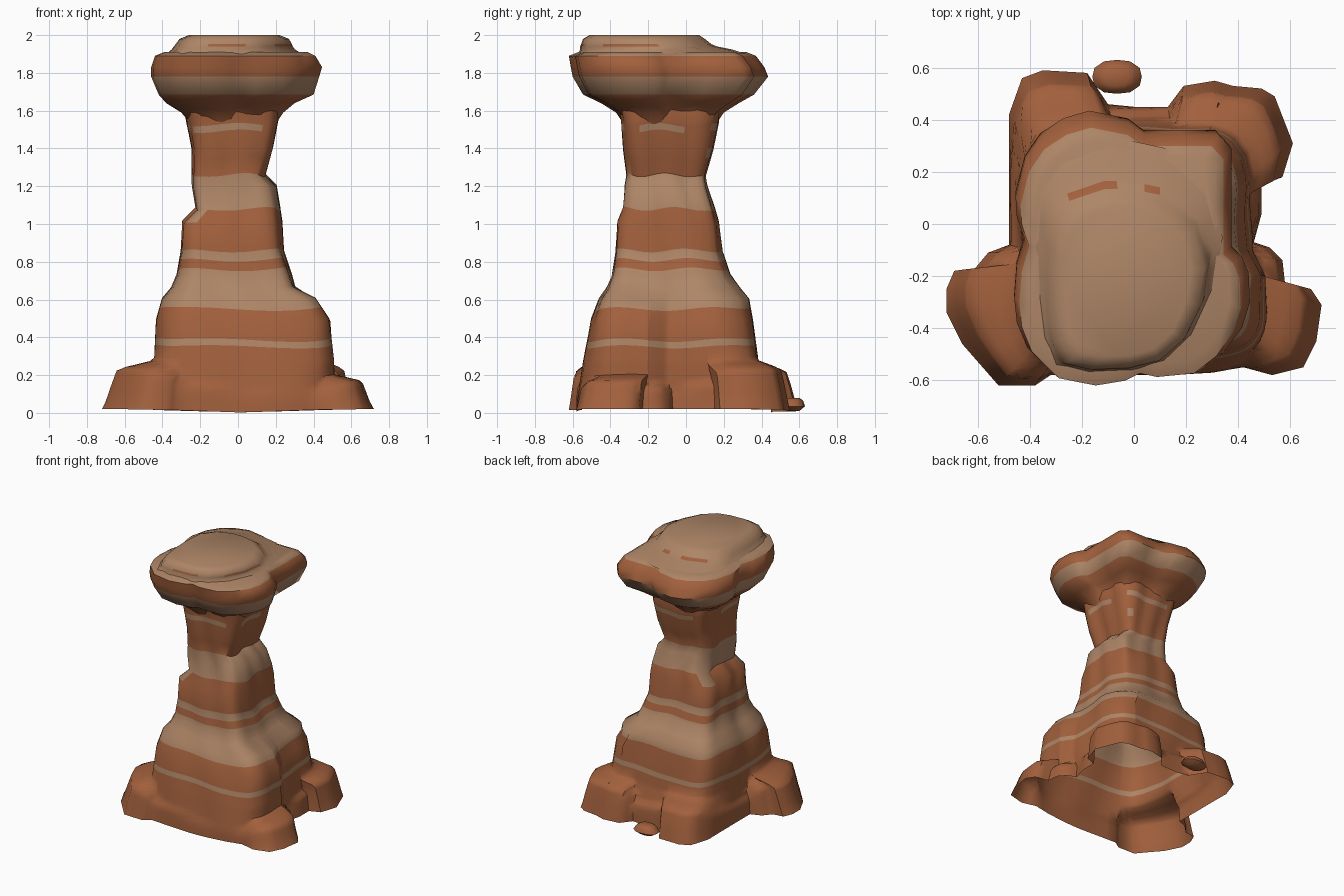
import bpy
import math
from math import atan2, cos, hypot, sin, pi

default = bpy.data.objects.get("Cube")
if default:
    bpy.data.objects.remove(default, do_unlink=True)


def make_material(name, color):
    mat = bpy.data.materials.new(name)
    mat.use_nodes = True
    mat.diffuse_color = color
    mat.node_tree.nodes["Principled BSDF"].inputs["Base Color"].default_value = color
    return mat


RUST = make_material("rust_rock", (0.36, 0.117, 0.046, 1))
SAND = make_material("sand_rock", (0.42, 0.235, 0.133, 1))


def square_point(a, power):
    """Point at an angle on a unit outline between a circle and a square."""
    c, s = cos(a), sin(a)
    r = (abs(c) ** power + abs(s) ** power) ** (-1 / power)
    return (r * c, r * s)


def subdivided(points):
    """Add the midpoint of every outline edge."""
    result = []
    for a, b in zip(points, points[1:] + points[:1]):
        result += [a, ((a[0] + b[0]) / 2, (a[1] + b[1]) / 2)]
    return result


def normalized(points):
    """Fit an outline to the square from -1 to 1."""
    xs, ys = zip(*points)
    fit = lambda v, vs: 2 * (v - min(vs)) / (max(vs) - min(vs)) - 1
    return [(fit(x, xs), fit(y, ys)) for x, y in points]


def with_levels(rows, heights):
    """Insert interpolated rows so that colour bands end on clean edges."""
    result = list(rows)
    for z in heights:
        for low, high in zip(rows, rows[1:]):
            if low[0] < z < high[0]:
                t = (z - low[0]) / (high[0] - low[0])
                result.append(tuple(a + (b - a) * t for a, b in zip(low, high)))
    return sorted(result)


def loft(name, outline, rows, shape=None, is_sand=None, close_top=True, close_bottom=False, angle=50):
    """Skin rings given as height, x range and y range."""
    n = len(outline)
    verts, faces, sand = [], [], []
    for z, x0, x1, y0, y1 in rows:
        for i, (u, v) in enumerate(outline):
            p = ((x0 + x1) / 2 + u * (x1 - x0) / 2, (y0 + y1) / 2 + v * (y1 - y0) / 2, z)
            verts.append(shape(p, u, v, i) if shape else p)
    for k in range(len(rows) - 1):
        mid = (rows[k][0] + rows[k + 1][0]) / 2
        for i in range(n):
            j = (i + 1) % n
            faces.append((k * n + i, k * n + j, k * n + n + j, k * n + n + i))
            u, v = outline[i]
            sand.append(bool(is_sand and is_sand(mid, u, v)))
    if close_top:
        faces.append(tuple(range(len(verts) - n, len(verts))))
        sand.append(bool(is_sand and is_sand(rows[-1][0], 0, 0)))
    if close_bottom:
        faces.append(tuple(reversed(range(n))))
        sand.append(False)
    mesh = bpy.data.meshes.new(name)
    mesh.from_pydata(verts, [], faces)
    mesh.materials.append(RUST)
    mesh.materials.append(SAND)
    for poly, flag in zip(mesh.polygons, sand):
        poly.material_index = int(flag)
    obj = bpy.data.objects.new(name, mesh)
    bpy.context.collection.objects.link(obj)
    bpy.ops.object.select_all(action="DESELECT")
    obj.select_set(True)
    bpy.context.view_layer.objects.active = obj
    bpy.ops.object.shade_smooth_by_angle(angle=math.radians(angle))


# Pillar: one open shell, from a footprint with four boulder lobes to a squarish neck
footprint = subdivided([
    (0.49, 0.04), (0.49, 0.15), (0.57, 0.18), (0.61, 0.31), (0.54, 0.49), (0.49, 0.52),
    (0.38, 0.53), (0.31, 0.55), (0.19, 0.53), (0.13, 0.45), (0, 0.45), (-0.1, 0.46),
    (-0.18, 0.58), (-0.35, 0.59), (-0.43, 0.56), (-0.48, 0.42), (-0.48, 0.25), (-0.48, 0.1),
    (-0.48, -0.08), (-0.56, -0.11), (-0.61, -0.17), (-0.69, -0.18), (-0.72, -0.25),
    (-0.72, -0.34), (-0.66, -0.46), (-0.52, -0.62), (-0.38, -0.62), (-0.32, -0.58),
    (-0.16, -0.58), (0, -0.58), (0.15, -0.58), (0.3, -0.57), (0.42, -0.55), (0.53, -0.58),
    (0.65, -0.55), (0.7, -0.45), (0.72, -0.31), (0.68, -0.25), (0.58, -0.23),
    (0.57, -0.14), (0.52, -0.09), (0.46, -0.07),
])
pillar_rows = [
    (0.02, -0.47, 0.51, -0.58, 0.45),
    (0.27, -0.44, 0.51, -0.54, 0.38),
    (0.49, -0.43, 0.49, -0.50, 0.35),
    (0.60, -0.40, 0.42, -0.46, 0.33),
    (0.66, -0.35, 0.30, -0.42, 0.28),
    (0.73, -0.32, 0.28, -0.39, 0.23),
    (0.85, -0.30, 0.24, -0.37, 0.19),
    (1.01, -0.29, 0.23, -0.36, 0.17),
    (1.08, -0.22, 0.22, -0.33, 0.15),
    (1.20, -0.24, 0.20, -0.32, 0.11),
    (1.26, -0.24, 0.14, -0.31, 0.10),
    (1.40, -0.24, 0.18, -0.33, 0.14),
    (1.55, -0.27, 0.21, -0.34, 0.17),
    (1.61, -0.28, 0.21, -0.35, 0.17),
]
pillar_bands = [(0.35, 0.385), (0.55, 0.76), (0.81, 0.86), (1.08, 1.26)]
streak_levels = [1.35, 1.4, 1.49, 1.525]
foot_levels = [0.06, 0.1, 0.13, 0.15, 0.17, 0.185, 0.2, 0.22, 0.24, 0.255, 0.29]


def pillar_shape(p, u, v, i):
    x, y, z = p
    # Deep vertical cleft on one flank, fading out at the shoulder
    if u > 0.6:
        turn = min(1, max(0, (y + 0.2) / 0.1))
        x -= 0.06 * turn * min(1, max(0, (0.66 - z) / 0.12))
    x += 0.005 * sin(9 * v + 5 * z) * abs(u)
    y += 0.005 * sin(8 * u + 6 * z) * abs(v)
    # Flare into boulder lobes near the ground, lower along their sides
    dx, dy = footprint[i][0] - x, footprint[i][1] - y
    foot_height = 0.2 if x > 0 and y < 0 else 0.275
    t = z / (foot_height * (0.5 + 0.5 * min(1, hypot(dx, dy) / 0.16)))
    flare = 1 if z < 0.03 else max(0, min(1 - 0.36 * t, 4.2 * (1 - t)))
    wave = 0.01 * sin(3 * u + 5 * v + 4 * z) * min(1, z / 0.4)
    if z < 0.03:
        wave = -0.018 * (1 - abs(u))
    return (x + dx * flare, y + dy * flare, z + wave)


def pillar_sand(z, u, v):
    if 1.49 < z < 1.525:
        front = v < -0.8 and u < 0.65
        back = v > 0.8 and u > -0.5
        flank = abs(u) > 0.8 and -0.7 < v < 0.25
        return front or back or flank
    if 1.35 < z < 1.4:
        return u > 0.75 and v > 0.8
    if 1.01 < z < 1.08 and u < -0.8 and abs(v) > 0.6:
        return True
    return any(a < z < b for a, b in pillar_bands)


edges = [z for band in pillar_bands for z in band]
pillar_outline = [square_point(atan2((y + 0.065) / 0.515, (x - 0.02) / 0.49), 5.5)
                  for x, y in footprint]
loft("pillar", pillar_outline, with_levels(pillar_rows, edges + streak_levels + foot_levels),
     pillar_shape, pillar_sand, close_top=False)

# Cap: an overhanging lobed slab
cap_outline = normalized([
    (0.44, -0.30), (0.435, -0.18), (0.41, -0.12), (0.37, -0.08), (0.37, 0.12), (0.37, 0.31),
    (0.32, 0.365), (0.18, 0.365), (0.04, 0.365), (-0.02, 0.41), (-0.17, 0.44), (-0.27, 0.41),
    (-0.36, 0.35), (-0.42, 0.26), (-0.455, 0.12), (-0.45, 0.04), (-0.42, -0.05),
    (-0.45, -0.15), (-0.46, -0.28), (-0.45, -0.38), (-0.41, -0.48), (-0.3, -0.59),
    (-0.15, -0.62), (-0.03, -0.6), (0.03, -0.57), (0.1, -0.585), (0.25, -0.57),
    (0.34, -0.5), (0.41, -0.4),
])
cap_rows = [
    (1.53, -0.25, 0.20, -0.33, 0.16),
    (1.59, -0.30, 0.24, -0.37, 0.20),
    (1.64, -0.38, 0.30, -0.45, 0.28),
    (1.685, -0.42, 0.40, -0.545, 0.36),
    (1.78, -0.46, 0.43, -0.60, 0.435),
    (1.83, -0.46, 0.445, -0.61, 0.415),
    (1.89, -0.44, 0.41, -0.62, 0.37),
    (1.91, -0.39, 0.37, -0.57, 0.32),
]


def cap_sand(z, u, v):
    return 1.685 < z < 1.78 or z > 1.89


loft("cap", cap_outline, cap_rows, None, cap_sand)

# Crown: low stepped rock on the cap, with broken rust streaks
crown_outline = normalized(subdivided([
    (0.26, -0.18), (0.22, -0.05), (0.1, 0.05), (0, 0.07), (-0.08, 0.07), (-0.2, 0.03),
    (-0.26, -0.05), (-0.27, -0.2), (-0.265, -0.33), (-0.25, -0.44), (-0.21, -0.51),
    (-0.12, -0.53), (0, -0.525), (0.1, -0.5), (0.18, -0.43), (0.24, -0.31),
]))
crown_rows = [
    (1.90, -0.38, 0.34, -0.57, 0.32),
    (1.925, -0.35, 0.30, -0.56, 0.24),
    (1.94, -0.34, 0.29, -0.56, 0.165),
    (1.952, -0.33, 0.285, -0.555, 0.135),
    (1.98, -0.31, 0.27, -0.545, 0.10),
    (2.0, -0.26, 0.22, -0.51, 0.07),
]


def crown_sand(z, u, v):
    back = v > 0.6 and (-0.7 < u < -0.1 or 0.3 < u < 0.6)
    front = v < -0.85 and -0.6 < u < 0.1
    flank = u > 0.55 and -0.85 < v < 0
    return not (1.94 < z < 1.952 and (back or front or flank))


loft("crown", crown_outline, crown_rows, None, crown_sand, angle=60)

# Pebble lying behind the pillar
pebble_rows = [
    (0.01, -0.12, -0.01, 0.53, 0.60),
    (0.035, -0.16, 0.03, 0.50, 0.63),
    (0.065, -0.14, 0.01, 0.51, 0.62),
    (0.08, -0.11, -0.02, 0.53, 0.60),
]
loft("loose_pebble", [square_point(2 * pi * i / 12, 2.5) for i in range(12)], pebble_rows,
     close_bottom=True)
